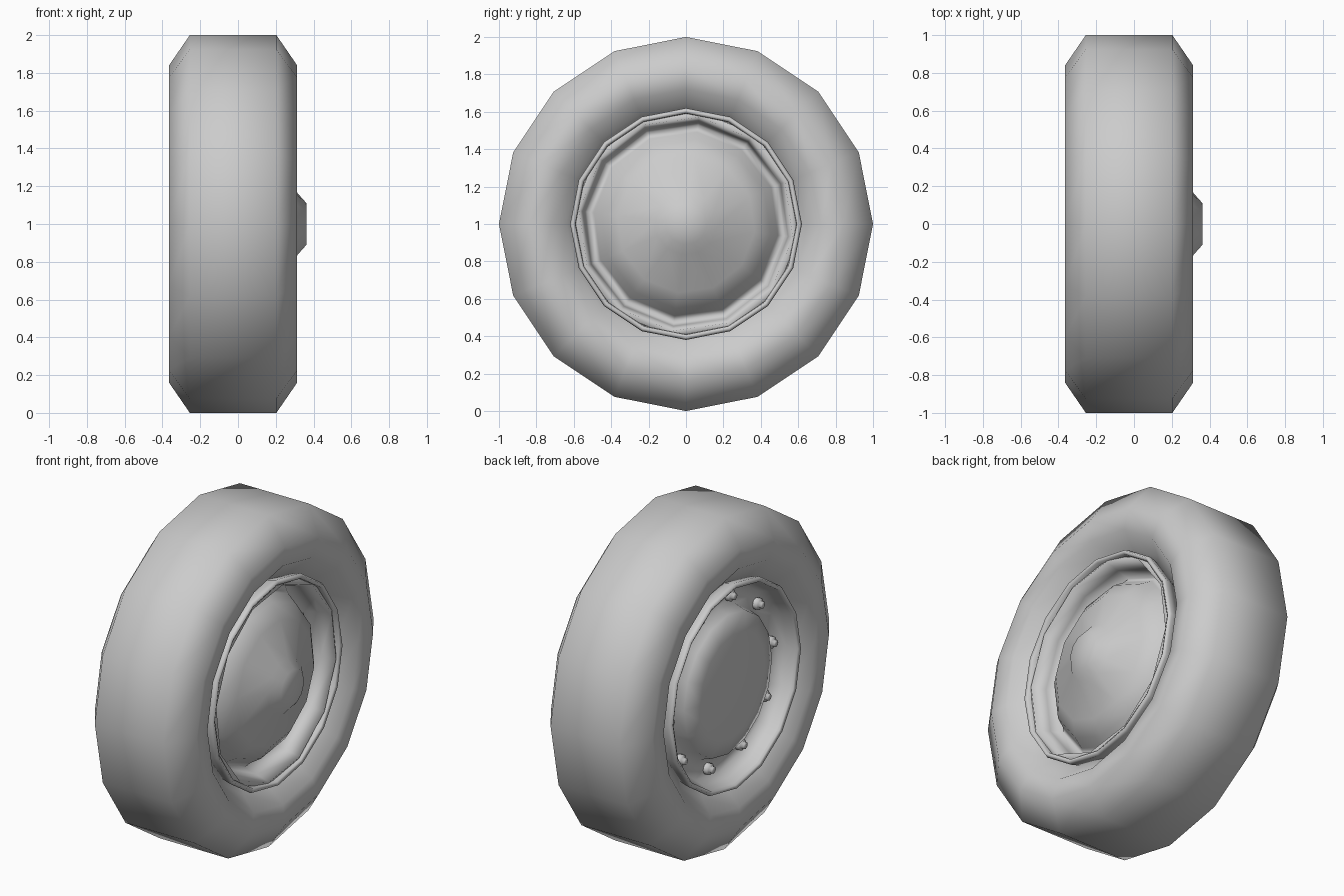
import bpy
import bmesh
from math import sin, cos, radians, tau

old = bpy.data.objects.get("Cube")
if old:
    bpy.data.objects.remove(old, do_unlink=True)

grey = bpy.data.materials.new("plain grey")
grey.use_nodes = True
grey.diffuse_color = (0.6, 0.6, 0.6, 1)
grey.node_tree.nodes["Principled BSDF"].inputs["Base Color"].default_value = (0.6, 0.6, 0.6, 1)


def lathe(bm, profile, sides, turn=0, y=0, z=1, closed=False):
    """Spin (x, radius) points about an axis parallel to x."""
    rings = []
    for x, r in profile:
        if r == 0:
            rings.append([bm.verts.new((x, y, z))] * sides)
            continue
        angles = [radians(turn) + tau * i / sides for i in range(sides)]
        rings.append([bm.verts.new((x, y + r * sin(a), z + r * cos(a))) for a in angles])
    pairs = list(zip(rings, rings[1:]))
    if closed:
        pairs.append((rings[-1], rings[0]))
    for a, b in pairs:
        for i in range(sides):
            j = (i + 1) % sides
            corners = dict.fromkeys((a[i], a[j], b[j], b[i]))
            bm.faces.new(list(corners))


def finish(name, bm):
    bmesh.ops.recalc_face_normals(bm, faces=bm.faces)
    for face in bm.faces:
        face.smooth = True
    mesh = bpy.data.meshes.new(name)
    bm.to_mesh(mesh)
    bm.free()
    mesh.materials.append(grey)
    obj = bpy.data.objects.new(name, mesh)
    bpy.context.collection.objects.link(obj)
    return obj


def turned_part(name, profile, sides, turn=0, closed=False):
    bm = bmesh.new()
    lathe(bm, profile, sides, turn, closed=closed)
    return finish(name, bm)


# Tyre: flat tread, bevelled shoulders, sidewalls dipping in to the rim
turned_part("tyre", [
    (-0.24, 0.58), (-0.28, 0.64), (-0.355, 0.72), (-0.365, 0.84), (-0.255, 1),
    (0.203, 1), (0.313, 0.84), (0.3, 0.72), (0.21, 0.64), (0.17, 0.58)], 16, closed=True)

# Thin rim edge on each side
for name, edge, way in (("outer_rim_lip", 0.27, 1), ("inner_rim_lip", -0.34, -1)):
    lip = [(-0.1, 0.6), (-0.02, 0.62), (0, 0.61), (-0.01, 0.592), (-0.1, 0.585)]
    turned_part(name, [(edge + way * x, r) for x, r in lip], 16, closed=True)

# Outer wheel face: steep well and domed centre with a flat cap
turned_part("outer_wheel_dish", [
    (0.235, 0.605), (0.255, 0.575), (0.17, 0.55), (0.09, 0.53), (0.125, 0.495),
    (0.19, 0.455), (0.25, 0.37), (0.315, 0.165), (0.363, 0.11), (0.363, 0)], 12, turn=7)

# Inner wheel face: bolt flange and raised flat hub
turned_part("inner_wheel_plate", [
    (-0.33, 0.595), (-0.27, 0.575), (-0.21, 0.555), (-0.21, 0.44),
    (-0.28, 0.42), (-0.315, 0.31), (-0.315, 0)], 16)

# Ring of bolts on the inner flange
bm = bmesh.new()
for k in range(10):
    a = radians(12 + 36 * k)
    lathe(bm, [(-0.205, 0.035), (-0.235, 0.035), (-0.237, 0.022), (-0.257, 0.02), (-0.258, 0)],
          8, y=-0.495 * sin(a), z=1 + 0.495 * cos(a))
finish("wheel_bolts", bm)
